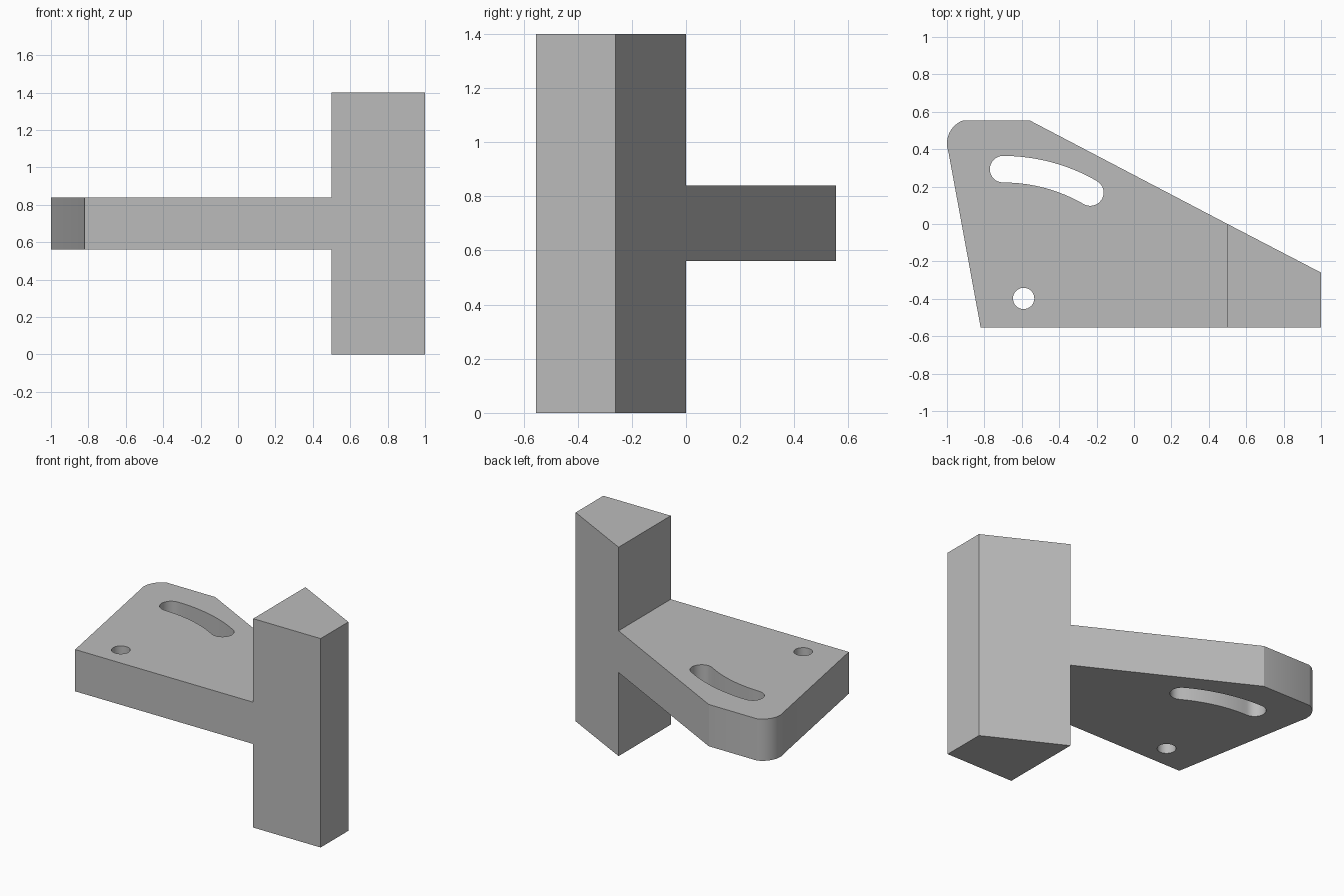
import bpy, bmesh
from math import radians, cos, sin

if "Cube" in bpy.data.objects:
    bpy.data.objects.remove(bpy.data.objects["Cube"], do_unlink=True)

grey = bpy.data.materials.new("plain grey")
grey.use_nodes = True
colour = (0.5, 0.5, 0.5, 1)
grey.diffuse_color = colour
grey.node_tree.nodes["Principled BSDF"].inputs["Base Color"].default_value = colour


def arc(cx, cy, r, start, end, steps=16):
    """Points along a circular arc, both ends included (degrees)."""
    angles = [radians(start + (end - start) * i / steps) for i in range(steps + 1)]
    return [(cx + r * cos(a), cy + r * sin(a)) for a in angles]


def extruded(name, loops, z0, z1):
    """Solid from an outer outline and optional hole outlines."""
    bm = bmesh.new()
    edges = []
    for loop in loops:
        vs = [bm.verts.new((x, y, z0)) for x, y in loop]
        edges += [bm.edges.new((a, b)) for a, b in zip(vs, vs[1:] + vs[:1])]
    bmesh.ops.triangle_fill(bm, edges=edges, use_beauty=True, normal=(0, 0, 1))
    top = bmesh.ops.extrude_face_region(bm, geom=bm.faces[:], use_keep_orig=True)
    moved = [g for g in top["geom"] if isinstance(g, bmesh.types.BMVert)]
    bmesh.ops.translate(bm, verts=moved, vec=(0, 0, z1 - z0))
    bmesh.ops.recalc_face_normals(bm, faces=bm.faces[:])
    mesh = bpy.data.meshes.new(name)
    bm.to_mesh(mesh)
    bm.free()
    mesh.materials.append(grey)
    obj = bpy.data.objects.new(name, mesh)
    bpy.context.collection.objects.link(obj)
    bpy.ops.object.select_all(action='DESELECT')
    obj.select_set(True)
    bpy.context.view_layer.objects.active = obj
    bpy.ops.object.shade_smooth_by_angle(angle=radians(25))
    return obj


front, back, slope_y = -0.553, 0.553, 0.0

# Bracket plate with a rounded back corner
outline = [(0.5, front), (0.5, slope_y), (-0.556, back)]
outline += arc(-0.868, 0.43, 0.132, 110, 200)
outline += [(-0.82, front)]

# Pivot hole
pivot_hole = arc(-0.59, -0.398, 0.057, 0, 360, 32)[:-1]

# Curved slot: outer arc, round end, inner arc, round end
sx, sy, radius, half, sweep = -0.70, -0.64, 0.933, 0.071, 30
ex = sx + radius * sin(radians(sweep))
ey = sy + radius * cos(radians(sweep))
slot = arc(sx, sy, radius + half, 90, 90 - sweep)
slot += arc(ex, ey, half, 90 - sweep, -90 - sweep)[1:-1]
slot += arc(sx, sy, radius - half, 90 - sweep, 90)
slot += arc(sx, sy + radius, half, 270, 90)[1:-1]

extruded("bracket_plate", [outline, pivot_hole, slot], 0.56, 0.84)

# Upright post with a slanted back
extruded("upright_post",
         [[(0.5, front), (1, front), (1, -0.26), (0.5, slope_y)]], 0, 1.4)
